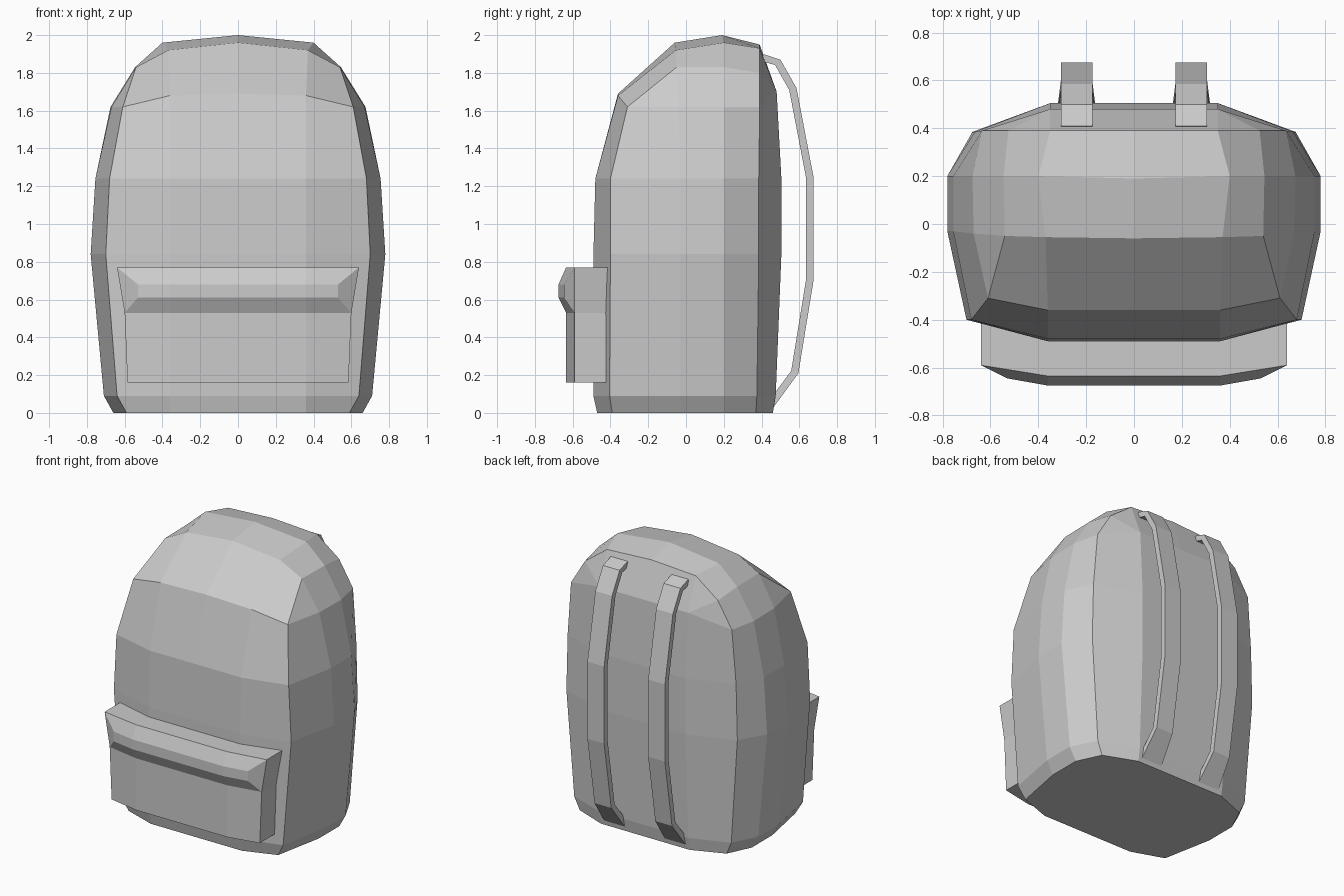
import bpy, bmesh
from mathutils import Vector

cube = bpy.data.objects.get("Cube")
if cube:
    bpy.data.objects.remove(cube, do_unlink=True)

fabric = bpy.data.materials.new("grey_fabric")
fabric.use_nodes = True
GREY = (0.6, 0.6, 0.6, 1)
fabric.diffuse_color = GREY
for node in fabric.node_tree.nodes:
    if node.type == 'BSDF_PRINCIPLED':
        node.inputs["Base Color"].default_value = GREY
        node.inputs["Roughness"].default_value = 0.8


def skin(bm, rows, flip=1):
    """Join neighbouring rows of points with faces, skipping collapsed corners."""
    for a, b in zip(rows, rows[1:]):
        for i in range(len(a) - 1):
            quad = []
            for p in (a[i], a[i + 1], b[i + 1], b[i]):
                if p not in quad:
                    quad.append(p)
            if len(quad) > 2:
                bm.faces.new([bm.verts.new((x * flip, y, z)) for x, y, z in quad])


def finish(bm, name):
    bmesh.ops.remove_doubles(bm, verts=bm.verts[:], dist=0.0005)
    bmesh.ops.holes_fill(bm, edges=bm.edges[:], sides=0)
    bmesh.ops.recalc_face_normals(bm, faces=bm.faces[:])
    mesh = bpy.data.meshes.new(name)
    bm.to_mesh(mesh)
    bm.free()
    mesh.materials.append(fabric)
    obj = bpy.data.objects.new(name, mesh)
    bpy.context.collection.objects.link(obj)
    return obj


# Body: half rings from the front centre round to the back centre
def half_ring(z, front, xc, yc, side, xb, yb, back):
    return [(0, front, z), (.36, front, z), (xc, yc, z), (side, -.03, z),
            (side, .2, z), (xb, yb, z), (.35, back, z), (0, back, z)]


rings = [half_ring(0, -.47, .59, -.39, .66, .58, .37, .46),
         half_ring(.09, -.49, .64, -.405, .71, .62, .375, .475),
         half_ring(.84, -.49, .70, -.40, .78, .675, .385, .505),
         half_ring(1.24, -.48, .68, -.40, .755, .665, .385, .505)]
shoulder = [(0, -.36, 1.69), (.36, -.36, 1.68), (.61, -.31, 1.62), (.67, -.04, 1.62),
            (.675, .2, 1.62), (.635, .39, 1.62), (.35, .48, 1.70), (0, .48, 1.70)]
rings.append(shoulder)

# Top: rows from front to back, each running from the centre out to the shoulder
f0, f1, corner, s1, s2, s3, k1, k0 = shoulder
top = [[f0, f1, corner, corner],
       [(0, -.06, 1.96), (.37, -.055, 1.92), (.54, -.05, 1.83), s1],
       [(0, .19, 2.0), (.40, .2, 1.96), (.545, .2, 1.83), s2],
       [(0, .39, 1.95), (.35, .39, 1.93), (.525, .39, 1.80), s3],
       [k0, k1, k1, s3]]

body = bmesh.new()
for flip in (1, -1):
    skin(body, rings, flip)
    skin(body, top, flip)
finish(body, "backpack_body")

# Front pocket with a raised flap ridge
pocket = bmesh.new()
levels = [(.16, .585, -.59, -.635), (.53, .60, -.59, -.635), (.61, .53, -.645, -.675),
          (.68, .53, -.645, -.675), (.77, .64, -.59, -.635)]
face = [[(0, ym, z), (.36, ym, z), (xc, yc, z)] for z, xc, yc, ym in levels]
low, lip, high = face[0][2], face[1][2], face[-1][2]


def rear(p):
    return (p[0], -.41, p[2])


for flip in (1, -1):
    skin(pocket, face, flip)
    skin(pocket, [face[1][2:] + [face[2][2]], [high, face[3][2]]], flip)
    skin(pocket, [[low, lip, high], [rear(low), rear(lip), rear(high)]], flip)
    for row in (face[0], face[-1]):
        z = row[0][2]
        skin(pocket, [row, [(0, -.41, z), (.36, -.41, z), rear(row[2])]], flip)
finish(pocket, "front_pocket")

# Shoulder straps: a flat band following a side profile
path = [(.41, 1.90), (.50, 1.87), (.585, 1.72), (.675, 1.25),
        (.675, .70), (.595, .21), (.46, .025)]
points = [Vector(p) for p in path]
inner = []
for i, p in enumerate(points):
    along = points[min(i + 1, len(points) - 1)] - points[max(i - 1, 0)]
    along.normalize()
    inner.append(p + Vector((along.y, -along.x)) * .04)

for name, flip in (("left_strap", 1), ("right_strap", -1)):
    strap = bmesh.new()
    loops = []
    for i, (o, n) in enumerate(zip(points, inner)):
        half = .083 if i == len(points) - 1 else .066
        a, b = .24 - half, .24 + half
        loop = [(a, o.x, o.y), (b, o.x, o.y), (b, n.x, n.y), (a, n.x, n.y)]
        loops.append(loop + loop[:1])
    skin(strap, loops, flip)
    finish(strap, name)
